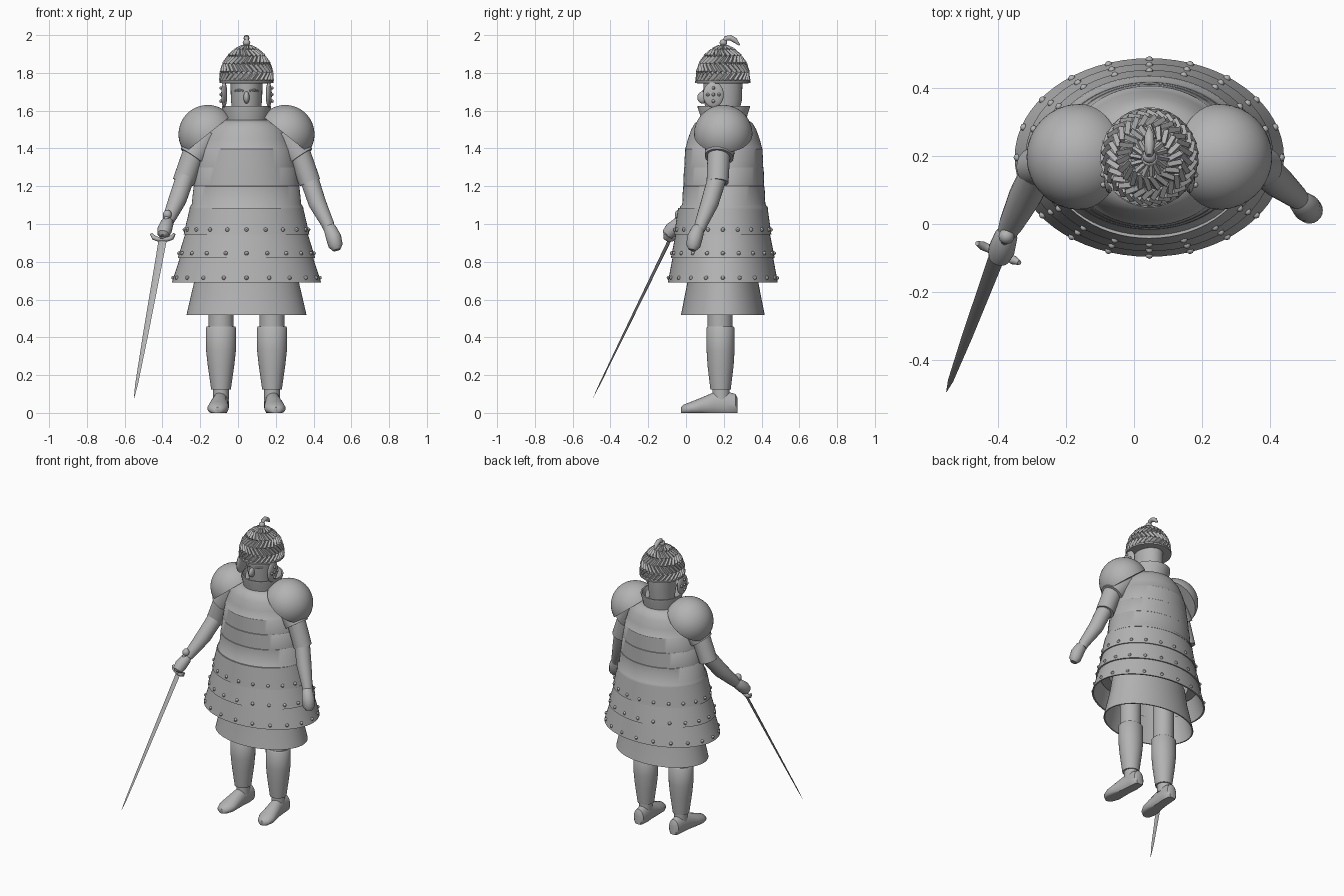
import bpy, bmesh, math
from mathutils import Vector, Matrix

if "Cube" in bpy.data.objects:
    bpy.data.objects.remove(bpy.data.objects["Cube"])

CX, CY = 0.045, 0.195
steel = bpy.data.materials.new("plain grey")
steel.diffuse_color = (0.45, 0.45, 0.45, 1)
steel.use_nodes = True
steel.node_tree.nodes["Principled BSDF"].inputs["Base Color"].default_value = steel.diffuse_color


def finish(name, bm, angle=40):
    bmesh.ops.recalc_face_normals(bm, faces=bm.faces)
    me = bpy.data.meshes.new(name)
    bm.to_mesh(me)
    bm.free()
    me.materials.append(steel)
    ob = bpy.data.objects.new(name, me)
    bpy.context.collection.objects.link(ob)
    bpy.ops.object.select_all(action='DESELECT')
    ob.select_set(True)
    bpy.context.view_layer.objects.active = ob
    bpy.ops.object.shade_smooth_by_angle(angle=math.radians(angle))
    return ob


def skin(bm, rings, cap=True):
    """Bridge rings of equal point count."""
    vs = [[bm.verts.new(p) for p in r] for r in rings]
    n = len(vs[0])
    for a, b in zip(vs, vs[1:]):
        for i in range(n):
            j = (i + 1) % n
            bm.faces.new((a[i], a[j], b[j], b[i]))
    if cap:
        bm.faces.new(vs[0])
        bm.faces.new(vs[-1])


def circle(n):
    return [(math.cos(2 * math.pi * i / n), math.sin(2 * math.pi * i / n)) for i in range(n)]


def lathe(name, profile, x=CX, y=CY, n=64, cap=True):
    """Profile entries: x radius, y radius, height."""
    bm = bmesh.new()
    skin(bm, [[(x + rx * c, y + ry * s, z) for c, s in circle(n)] for rx, ry, z in profile], cap)
    return finish(name, bm)


def add_tube(bm, pts, n=20, side=None, flat=1.0):
    """Tube through (x, y, z, radius); flat squashes the second cross axis."""
    P = [Vector(p[:3]) for p in pts]
    rings = []
    for i, p in enumerate(pts):
        d = (P[min(i + 1, len(P) - 1)] - P[max(i - 1, 0)]).normalized()
        u = Vector(side) if side else Vector((1, 0, 0))
        u = (u - d * u.dot(d)).normalized()
        v = d.cross(u)
        rings.append([P[i] + p[3] * (u * c + v * s * flat) for c, s in circle(n)])
    skin(bm, rings)


def tube(name, pts, n=20, side=None, flat=1.0):
    bm = bmesh.new()
    add_tube(bm, pts, n, side, flat)
    return finish(name, bm)


def add_ball(bm, loc, size, u=12, v=8):
    m = Matrix.Translation(loc) @ Matrix.Diagonal((*size, 1))
    bmesh.ops.create_uvsphere(bm, u_segments=u, v_segments=v, radius=1, matrix=m)


def ball(name, loc, size):
    bm = bmesh.new()
    add_ball(bm, loc, size, 24, 16)
    return finish(name, bm)


# legs, greaves and shoes
for s, side in ((-1, "left"), (1, "right")):
    x = CX + s * 0.135
    lathe(side + "_thigh", [(.066, .068, .72), (.066, .065, .44)], x, .18, 28)
    lathe(side + "_greave", [(.074, .068, .458), (.08, .074, .45), (.079, .074, .33), (.07, .069, .25),
                             (.052, .054, .125), (.045, .045, .125)], x, .183, 32)
    lathe(side + "_ankle", [(.042, .046, .15), (.042, .046, .07)], x, .185, 24)
    bm = bmesh.new()
    rings = []
    for y, w, h, out in ((.272, .025, .08, 0), (.262, .037, .10, 0), (.21, .043, .115, 0), (.15, .043, .11, .005),
                         (.08, .053, .08, .012), (.03, .056, .06, .016), (-.01, .04, .045, .02), (-.026, .015, .03, .02)):
        rings.append([(x + s * out + w * c, y, max(0, h * .4 + h * .6 * t)) for c, t in circle(24)])
    skin(bm, rings)
    finish(side + "_shoe", bm)

# under skirt and three overlapping armour tiers
lathe("under_skirt", [(.26, .175, .80), (.278, .188, .69), (.318, .222, .517), (.310, .214, .517), (.27, .18, .69)], cap=False)
tiers = [(1.085, .945, .300, .237, .333, .257), (.955, .82, .322, .248, .364, .275), (.83, .69, .350, .265, .395, .291)]
studs = bmesh.new()
for i, (z1, z0, ax, ay, bx, by) in enumerate(tiers):
    lathe("skirt_tier_%d" % (i + 1), [(ax - .07, ay - .07, z1), (ax, ay, z1), (bx, by, z0),
                                     (bx - .01, by - .01, z0), (ax - .012, ay - .012, z1 - .01)], cap=False)
    k = .025 / (z1 - z0)
    for c, s in circle(20):
        c, s = -s, c
        add_ball(studs, (CX + c * (bx + (ax - bx) * k), CY + s * (by + (ay - by) * k), z0 + .025), (.011,) * 3, 8, 6)
finish("skirt_studs", studs)

# cuirass with shallow lames, waist lip and flared collar
shape = [(1.105, .290, .220), (1.2, .278, .214), (1.3, .262, .209), (1.4, .243, .203)]
prof = [(.27, .20, 1.075), (.302, .235, 1.075), (.300, .232, 1.09)]
for (z, a, b), (z2, a2, b2) in zip(shape, shape[1:]):
    prof += [(a, b, z), (a2 + .002, b2 + .002, z2 - .002), (a2, b2, z2)]
prof += [(.228, .19, 1.45), (.205, .172, 1.5), (.17, .152, 1.535), (.115, .125, 1.55)]
lathe("cuirass", prof, CX, .2)
lathe("collar", [(.115, .118, 1.53), (.117, .12, 1.56), (.131, .138, 1.615), (.131, .138, 1.625),
                 (.122, .128, 1.625), (.10, .105, 1.56)], CX, .2, 48)

# head and face
lathe("head", [(.075, .085, 1.5), (.076, .088, 1.6), (.083, .102, 1.66), (.085, .104, 1.8)], CX, CY, 40)
ball("nose", (CX, .088, 1.67), (.016, .028, .032))
for s, side in ((-1, "left"), (1, "right")):
    tube(side + "_eye", [(CX + s * .018, .091, 1.705, .005), (CX + s * .04, .098, 1.708, .007),
                         (CX + s * .06, .121, 1.705, .005)], 8, (0, 0, 1))
    ball(side + "_cheek_guard", (CX + s * .118, .145, 1.685), (.016, .055, .068))
    bm = bmesh.new()
    for dy, dz in ((0, .035), (0, 0), (0, -.035), (.03, 0), (-.03, 0)):
        add_ball(bm, (CX + s * .135, .145 + dy, 1.685 + dz), (.009,) * 3, 8, 6)
    finish(side + "_cheek_studs", bm)

# helmet dome with slanted lamellae in alternating rows
dome = [(.135, 1.755), (.132, 1.80), (.119, 1.845), (.092, 1.885), (.055, 1.92), (.022, 1.94)]
lathe("helmet", [(.085, .09, 1.755)] + [(r - .004, r, z) for r, z in dome], CX, CY, 40)
lathe("helmet_brim", [(.13, .135, 1.745), (.142, .147, 1.747), (.142, .147, 1.757), (.13, .135, 1.762)], CX, CY, 48)
bm = bmesh.new()
for row, ((r0, z0), (r1, z1)) in enumerate(zip(dome[:-1], dome[1:])):
    count = (30, 30, 28, 22, 14)[row]
    slant = (.13, -.13, .13, -.13, .08)[row]
    for i in range(count):
        a = 2 * math.pi * i / count
        ends = []
        for r, z, t in ((r0, z0 + .004, a - slant), (r1, z1, a + slant)):
            ends.append((CX + r * math.cos(t), CY + r * math.sin(t), z, .0115 if row < 4 else .009))
        add_tube(bm, ends, 4, (math.cos(a), math.sin(a), .5), .85)
finish("helmet_lamellae", bm, 30)
lathe("finial_base", [(.028, .028, 1.925), (.024, .024, 1.942), (.012, .012, 1.948)], CX, CY, 20)
ball("finial_knob", (CX, .198, 1.96), (.02, .02, .018))
tube("crest_plume", [(CX, .20, 1.965, .010), (CX, .212, 1.983, .014), (CX, .235, 1.986, .015),
                     (CX, .26, 1.972, .014), (CX, .283, 1.947, .004)], 14)

# shoulder domes and sleeves
for s, side in ((-1, "left"), (1, "right")):
    bm = bmesh.new()
    rings = []
    for k in range(15):
        t = math.pi / 2 * k / 14.5
        rings.append([(.155 * math.cos(t) * c, .155 * math.cos(t) * q, .155 * math.sin(t)) for c, q in circle(40)])
    skin(bm, rings)
    tilt = Matrix.Translation((CX + s * .205, .197, 1.475)) @ Matrix.Rotation(s * math.radians(38.5), 4, 'Y')
    bmesh.ops.transform(bm, matrix=tilt, verts=bm.verts)
    finish(side + "_shoulder_dome", bm)
    tube(side + "_upper_sleeve", [(CX + s * .20, .19, 1.48, .085), (CX + s * .285, .175, 1.355, .076)], 28)
    tube(side + "_lower_sleeve", [(CX + s * .27, .175, 1.40, .060), (CX + s * .335, .167, 1.22, .058)], 28)

# forearms and hands
tube("right_forearm", [(.37, .17, 1.26, .05), (.42, .125, 1.11, .047), (.475, .08, 1.0, .034), (.485, .07, .97, .03)])
tube("right_hand", [(.478, .075, .99, .022), (.487, .065, .975, .034), (.506, .048, .93, .041), (.517, .038, .885, .038),
                    (.523, .032, .862, .02)])
tube("left_forearm", [(-.275, .17, 1.26, .05), (-.32, .08, 1.13, .048), (-.36, 0, 1.04, .036), (-.37, -.02, 1.015, .03)])
tube("left_hand", [(-.368, -.015, 1.025, .022), (-.375, -.035, 1.005, .034), (-.388, -.075, .97, .039),
                   (-.395, -.098, .945, .032), (-.397, -.105, .935, .015)])

# sword
across = Vector((.13, -.06, 0)).normalized()
tube("sword_grip", [(-.372, -.035, 1.055, .014), (-.40, -.09, .92, .014)], 14)
ball("sword_pommel", (-.374, -.036, 1.05), (.023, .023, .025))
hub = Vector((-.398, -.085, .918))
tube("sword_guard", [(*(hub + across * a + Vector((0, 0, h))), r) for a, h, r in
                     ((-.068, .03, .007), (-.052, .01, .013), (-.03, .002, .012), (0, 0, .014),
                      (.03, .002, .012), (.052, .01, .013), (.068, .03, .007))], 12, (0, 0, 1))
tip = Vector((-.55, -.492, .08))
tube("sword_blade", [(*hub, .024), (*hub.lerp(tip, .6), .0155), (*hub.lerp(tip, .92), .008), (*tip, .001)], 4, across, .35)
